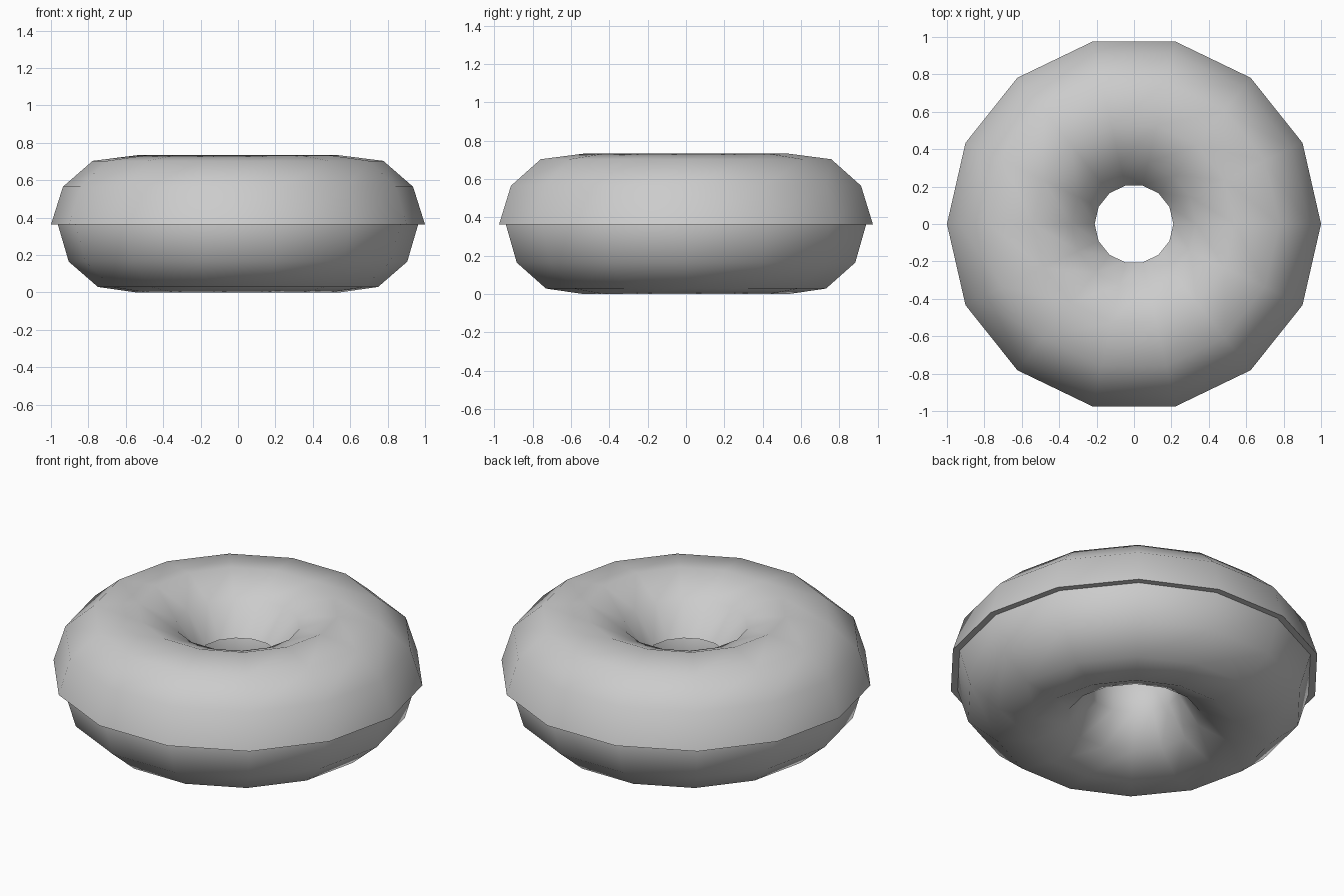
import bpy, bmesh, math

if "Cube" in bpy.data.objects:
    bpy.data.objects.remove(bpy.data.objects["Cube"])

SIDES = 14    # segments around the hole
RING = 11     # segments around the tube
R, TUBE, MID = 0.597, 0.366, 0.362


def tube_point(i, rx, rz):
    a = 2 * math.pi * i / RING
    return (R + rx * math.cos(a), MID + rz * math.sin(a))


def revolve(name, profile, closed):
    bm = bmesh.new()
    rings = []
    for s in range(SIDES):
        t = 2 * math.pi * s / SIDES
        rings.append([bm.verts.new((r * math.cos(t), r * math.sin(t), z))
                      for r, z in profile])
    n = len(profile)
    for s in range(SIDES):
        a, b = rings[s], rings[(s + 1) % SIDES]
        for i in range(n if closed else n - 1):
            j = (i + 1) % n
            bm.faces.new((a[i], b[i], b[j], a[j]))
    mesh = bpy.data.meshes.new(name)
    bm.to_mesh(mesh)
    bm.free()
    obj = bpy.data.objects.new(name, mesh)
    bpy.context.collection.objects.link(obj)
    bpy.ops.object.select_all(action='DESELECT')
    obj.select_set(True)
    bpy.context.view_layer.objects.active = obj
    bpy.ops.object.shade_smooth_by_angle(angle=math.radians(50))
    return obj


# Dough: full ring
revolve("dough", [tube_point(i, TUBE, TUBE) for i in range(RING)], True)

# Icing: slightly larger shell over the top half, with flat undersides
icing = [tube_point(i, 0.403, 0.375) for i in range(6)]
icing[2] = (0.777, 0.703)
inner_z = icing[-1][1]
icing = [(0.96, MID)] + icing + [(0.25, inner_z)]
revolve("icing", icing, False)
